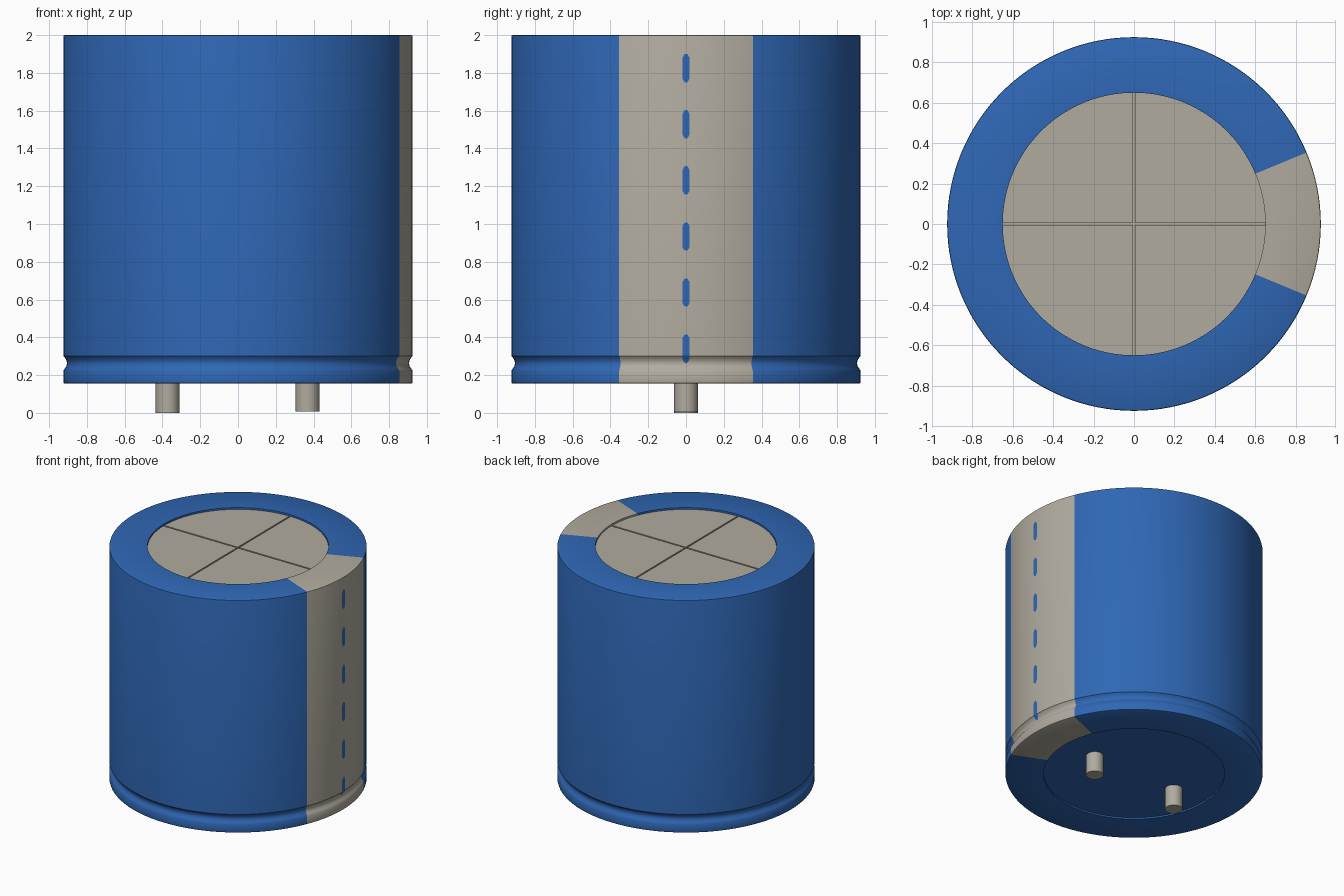
import bpy, bmesh, math

if "Cube" in bpy.data.objects:
    bpy.data.objects.remove(bpy.data.objects["Cube"])


def material(name, rgb):
    m = bpy.data.materials.new(name)
    m.use_nodes = True
    m.diffuse_color = (*rgb, 1)
    m.node_tree.nodes["Principled BSDF"].inputs["Base Color"].default_value = (*rgb, 1)
    return m


BLUE = material("blue sleeve", (0.028, 0.135, 0.46))
GREY = material("warm grey", (0.44, 0.41, 0.345))

R, INNER, SEGMENTS = 0.925, 0.65, 128
BOTTOM, TOP = 0.155, 2.0
STRIPE_ANGLE = math.radians(22.5)

# Outer wall from bottom to top, with the crimped groove near the base
WALL = [(0.917, BOTTOM), (0.923, 0.158), (R, 0.166), (R, 0.222), (0.919, 0.232),
        (0.909, 0.246), (0.905, 0.262), (0.908, 0.278), (0.917, 0.293), (R, 0.302),
        (R, 1.989), (0.923, 1.997), (0.917, TOP)]


def finish(name, bm, mats, smooth=True):
    me = bpy.data.meshes.new(name)
    bm.to_mesh(me)
    bm.free()
    ob = bpy.data.objects.new(name, me)
    bpy.context.collection.objects.link(ob)
    for m in mats:
        me.materials.append(m)
    if smooth:
        bpy.ops.object.select_all(action="DESELECT")
        ob.select_set(True)
        bpy.context.view_layer.objects.active = ob
        bpy.ops.object.shade_smooth_by_angle(angle=math.radians(35))
    return ob


def lathe(profile, n):
    """Revolve a profile given bottom to top, closing both ends with a disc."""
    bm = bmesh.new()
    rings = [[bm.verts.new((r * math.cos(2 * math.pi * i / n),
                            r * math.sin(2 * math.pi * i / n), z)) for i in range(n)]
             for r, z in profile]
    for a, b in zip(rings, rings[1:]):
        for i in range(n):
            j = (i + 1) % n
            bm.faces.new((a[i], a[j], b[j], b[i]))
    bm.faces.new(rings[0][::-1])
    bm.faces.new(rings[-1])
    return bm


def wall_radius(z):
    for (r0, z0), (r1, z1) in zip(WALL, WALL[1:]):
        if z0 <= z <= z1:
            return r0 + (r1 - r0) * (z - z0) / (z1 - z0)
    return R


# Can with sleeve: grey stripe is a sector on +x, and the top centre is grey
profile = ([(INNER, BOTTOM + 0.012), (INNER, BOTTOM)] + WALL
           + [(INNER, TOP), (INNER, TOP - 0.035)])
bm = lathe(profile, SEGMENTS)
for f in bm.faces:
    c = f.calc_center_median()
    if math.hypot(c.x, c.y) > 0.6:
        f.material_index = int(abs(math.atan2(c.y, c.x)) < STRIPE_ANGLE)
    else:
        f.material_index = int(c.z > 1)
finish("can_body", bm, [BLUE, GREY])

# Recessed vent top: four quadrants leaving a scored cross between them
GAP, Z0, Z1 = 0.006, TOP - 0.035, TOP - 0.014
bm = bmesh.new()
start = math.asin(GAP / INNER)
for q in range(4):
    arc = [start + (math.pi / 2 - 2 * start) * k / 32 for k in range(33)]
    outline = [(GAP, GAP)] + [(INNER * math.cos(a), INNER * math.sin(a)) for a in arc]
    s, c = math.sin(q * math.pi / 2), math.cos(q * math.pi / 2)
    outline = [(x * c - y * s, x * s + y * c) for x, y in outline]
    low = [bm.verts.new((x, y, Z0)) for x, y in outline]
    high = [bm.verts.new((x, y, Z1)) for x, y in outline]
    bm.faces.new(high)
    for i in range(len(low)):
        j = (i + 1) % len(low)
        bm.faces.new((low[i], low[j], high[j], high[i]))
finish("vent_top", bm, [GREY], smooth=False)

# Polarity dashes: thin strips with tapered ends that follow the wall
for k in range(6):
    z0 = 0.265 + k * 0.297
    length, taper = 0.15, 0.02
    bm = bmesh.new()
    rows = []
    for i in range(16):
        t = length * i / 15
        end = min(t, length - t)
        w = 0.007 + 0.012 * min(1, end / taper)
        x = wall_radius(z0 + t) + 0.002
        rows.append([bm.verts.new((x, y, z0 + t)) for y in (-w, w)])
    for a, b in zip(rows, rows[1:]):
        bm.faces.new((a[0], a[1], b[1], b[0]))
    finish(f"polarity_dash_{k + 1}", bm, [BLUE], smooth=False)

# Two terminal pins, one slightly shorter
for name, x, z in (("right_pin", -0.373, 0.0), ("left_pin", 0.368, 0.008)):
    ob = finish(name, lathe([(0.0625, z), (0.0625, 0.18)], 32), [GREY])
    ob.location.x = x
